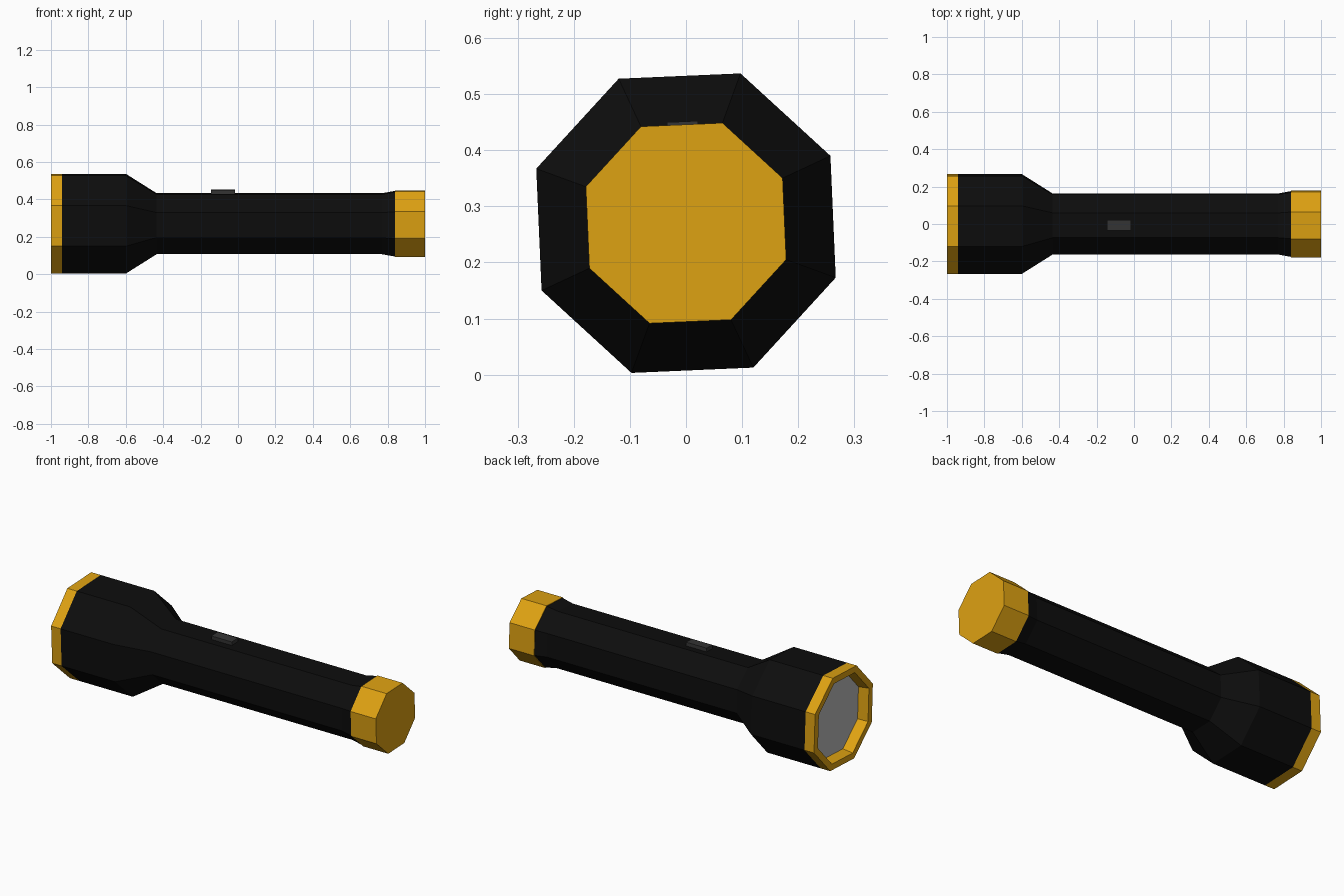
import bpy, bmesh, math
from mathutils import Matrix

if "Cube" in bpy.data.objects:
    bpy.data.objects.remove(bpy.data.objects["Cube"])

ZC = 0.27                    # height of the long axis
PHASE = math.radians(25)     # twist of the octagon
N = 8


def material(name, rgb):
    m = bpy.data.materials.new(name)
    m.diffuse_color = (*rgb, 1)
    m.use_nodes = True
    m.node_tree.nodes["Principled BSDF"].inputs["Base Color"].default_value = m.diffuse_color
    return m


black = material("black rubber", (0.004, 0.004, 0.004))
gold = material("yellow gold", (0.73, 0.36, 0.006))
grey = material("lens grey", (0.5, 0.5, 0.5))
dark = material("switch grey", (0.035, 0.035, 0.035))


def finish(name, bm, mat):
    bmesh.ops.recalc_face_normals(bm, faces=bm.faces[:])
    me = bpy.data.meshes.new(name)
    bm.to_mesh(me)
    bm.free()
    me.materials.append(mat)
    ob = bpy.data.objects.new(name, me)
    bpy.context.collection.objects.link(ob)
    return ob


def lathe(name, profile, mat, cap_start=False, cap_end=False, closed=False):
    """Octagonal sweep of (x, radius) points around the long axis."""
    bm = bmesh.new()
    rings = []
    for x, r in profile:
        rings.append([bm.verts.new((x, r * math.cos(PHASE + i * math.tau / N),
                                    ZC + r * math.sin(PHASE + i * math.tau / N)))
                      for i in range(N)])
    pairs = list(zip(rings, rings[1:]))
    if closed:
        pairs.append((rings[-1], rings[0]))
    for a, b in pairs:
        for i in range(N):
            j = (i + 1) % N
            bm.faces.new((a[i], a[j], b[j], b[i]))
    if cap_start:
        bm.faces.new(rings[0])
    if cap_end:
        bm.faces.new(rings[-1])
    return finish(name, bm, mat)


# Black head, neck and handle in one piece
lathe("body", [(-0.94, 0.284), (-0.60, 0.284), (-0.435, 0.1735),
               (0.77, 0.1735), (0.84, 0.187)], black)

# Gold rim around the lens, open at the front
lathe("head_rim", [(-0.94, 0.284), (-1.0, 0.284), (-1.0, 0.246), (-0.94, 0.236)], gold)

# Recessed lens
lathe("lens", [(-0.94, 0.236)], grey, cap_start=True)

# Gold tail cap
lathe("tail_cap", [(0.84, 0.190), (1.0, 0.190)], gold, True, True)

# Switch plate lying on the tilted top face
bm = bmesh.new()
bmesh.ops.create_cube(bm, size=1)
tilt = Matrix.Rotation(math.radians(2.5), 4, 'X')
bm.transform(Matrix.Translation((-0.08, -0.006, 0.440)) @ tilt
             @ Matrix.Diagonal((0.13, 0.055, 0.022, 1)))
finish("switch", bm, dark)
